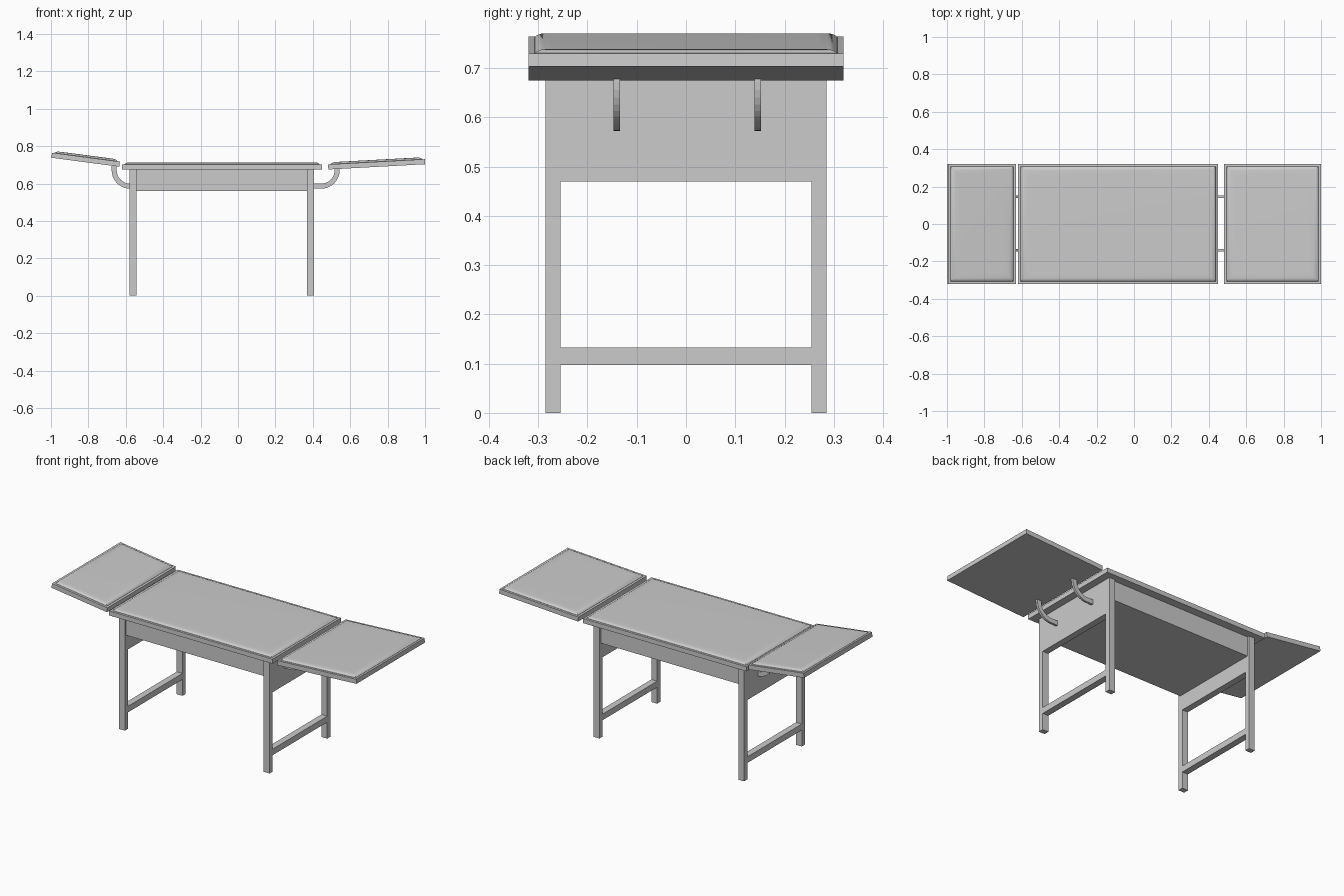
import bpy, bmesh, math
from mathutils import Matrix, Vector

if "Cube" in bpy.data.objects:
    bpy.data.objects.remove(bpy.data.objects["Cube"])


def add_mesh(name, bm):
    bmesh.ops.recalc_face_normals(bm, faces=bm.faces)
    me = bpy.data.meshes.new(name)
    bm.to_mesh(me)
    bm.free()
    ob = bpy.data.objects.new(name, me)
    bpy.context.collection.objects.link(ob)
    return ob


def box(name, x0, x1, y0, y1, z0, z1):
    bm = bmesh.new()
    bmesh.ops.create_cube(bm, size=1)
    for v in bm.verts:
        v.co = Vector((x0 + (v.co.x + .5) * (x1 - x0),
                       y0 + (v.co.y + .5) * (y1 - y0),
                       z0 + (v.co.z + .5) * (z1 - z0)))
    return add_mesh(name, bm)


# Padded panel: thin frame with a softly raised cushion, tilted about its inner edge
def panel(name, x0, x1, z, pivot_x, angle, thick=0.027):
    tilt = Matrix.Translation((pivot_x, 0, z)) @ Matrix.Rotation(angle, 4, 'Y')
    base = box(name + "_frame", x0 - pivot_x, x1 - pivot_x, -.32, .32, 0, thick)
    base.data.transform(tilt)

    bm = bmesh.new()
    rings = []
    for inset, h in ((.012, -.004), (.013, .001), (.018, .005), (.026, .009), (.036, .0105), (.06, .011)):
        a, b, y = x0 - pivot_x + inset, x1 - pivot_x - inset, .32 - inset
        rings.append([bm.verts.new((px, py, thick + h))
                      for px, py in ((a, -y), (b, -y), (b, y), (a, y))])
    for lo, hi in zip(rings, rings[1:]):
        for i in range(4):
            j = (i + 1) % 4
            bm.faces.new((lo[i], lo[j], hi[j], hi[i]))
    bm.faces.new(rings[-1])
    bm.faces.new(rings[0][::-1])
    bm.transform(tilt)
    pad = add_mesh(name + "_cushion", bm)
    bpy.ops.object.select_all(action='DESELECT')
    pad.select_set(True)
    bpy.context.view_layer.objects.active = pad
    bpy.ops.object.shade_smooth_by_angle(angle=math.radians(35))


# Extrude a closed (u, z) outline along one axis
def extrude(name, pts, place, shift):
    bm = bmesh.new()
    f = bm.faces.new([bm.verts.new(place(u, w)) for u, w in pts])
    r = bmesh.ops.extrude_face_region(bm, geom=[f])
    bmesh.ops.translate(bm, vec=shift,
                        verts=[g for g in r["geom"] if isinstance(g, bmesh.types.BMVert)])
    return add_mesh(name, bm)


# Table surfaces
panel("main_top", -.62, .45, .675, 0, 0)
panel("left_leaf", -1.001, -.635, .690, -.635, math.radians(7.5))
panel("right_leaf", .483, 1.001, .675, .483, -math.radians(3.1))

# End frames: legs with upper panel in one flat piece, plus a stretcher
outline = [(-.285, 0), (-.255, 0), (-.255, .47), (.255, .47), (.255, 0),
           (.285, 0), (.285, .677), (-.285, .677)]
for side, x in (("left", -.58), ("right", .368)):
    extrude(side + "_leg_frame", outline, lambda u, w: (x, u, w), (.038, 0, 0))
    box(side + "_stretcher", x, x + .038, -.256, .256, .097, .133)

# Apron box under the top
box("apron", -.545, .37, -.272, .272, .56, .677)


# Curved brackets holding the leaves
def bracket(name, x_start, x_end, z_top, y):
    s = 1 if x_end > x_start else -1
    r, t, z = .085, .0135, .586
    cx = x_end - s * r
    mid = [(x_start, z, 0)]
    mid += [(cx + s * r * math.sin(a), z + r - r * math.cos(a), a)
            for a in (math.radians(9 * i) for i in range(11))]
    mid.append((x_end, z_top, math.pi / 2))
    outer = [(px + s * t * math.sin(a), pz - t * math.cos(a)) for px, pz, a in mid]
    inner = [(px - s * t * math.sin(a), pz + t * math.cos(a)) for px, pz, a in mid]
    extrude(name, outer + inner[::-1], lambda u, w: (u, y - .0065, w), (0, .013, 0))


for label, y in (("front", -.141), ("back", .146)):
    bracket("left_bracket_" + label, -.575, -.662, .694, y)
    bracket("right_bracket_" + label, .40, .53, .680, y)
